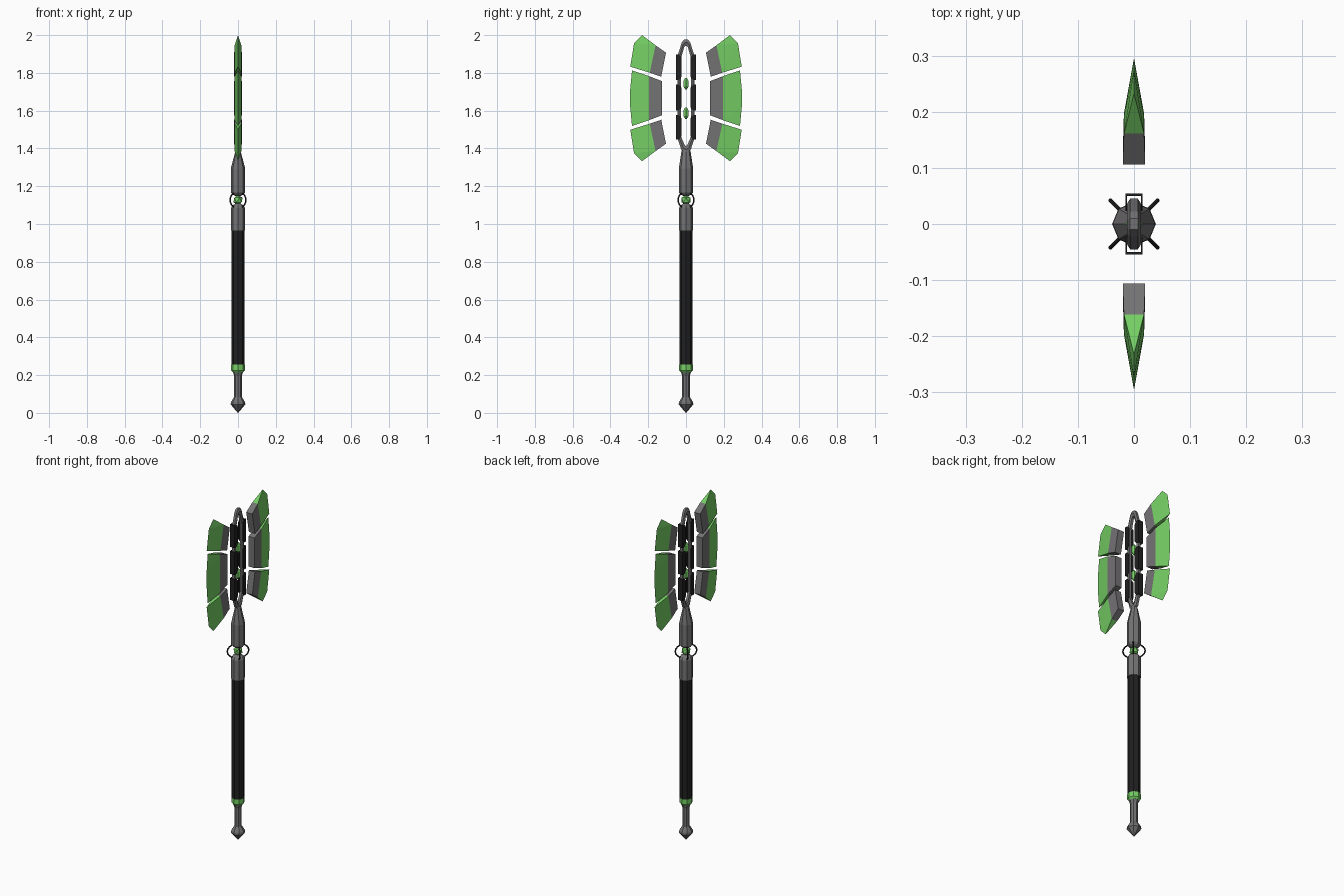
import bpy, bmesh, math
from mathutils import Vector

if "Cube" in bpy.data.objects:
    bpy.data.objects.remove(bpy.data.objects["Cube"])


def material(name, rgb):
    m = bpy.data.materials.new(name)
    m.diffuse_color = (*rgb, 1)
    m.use_nodes = True
    m.node_tree.nodes["Principled BSDF"].inputs["Base Color"].default_value = m.diffuse_color
    return m


GREEN = material("bright green", (0.18, 0.62, 0.13))
GREY = material("steel grey", (0.175, 0.17, 0.175))
BLACK = material("matte black", (0.014, 0.014, 0.014))


def finish(name, bm, *mats):
    bmesh.ops.recalc_face_normals(bm, faces=bm.faces)
    me = bpy.data.meshes.new(name)
    bm.to_mesh(me)
    bm.free()
    for m in mats:
        me.materials.append(m)
    ob = bpy.data.objects.new(name, me)
    bpy.context.collection.objects.link(ob)
    return ob


def lathe(name, mat, profile, sides=8):
    """Faceted column; profile rows are (x radius, y radius, z)."""
    bm = bmesh.new()
    rings = []
    for rx, ry, z in profile:
        rings.append([bm.verts.new((rx * math.cos(a), ry * math.sin(a), z))
                      for a in (math.tau * i / sides for i in range(sides))])
    for a, b in zip(rings, rings[1:]):
        for i in range(sides):
            j = (i + 1) % sides
            bm.faces.new((a[i], a[j], b[j], b[i]))
    bm.faces.new(rings[0])
    bm.faces.new(rings[-1])
    bmesh.ops.remove_doubles(bm, verts=bm.verts, dist=1e-5)
    return finish(name, bm, mat)


def prism(bm, pts, x0, x1):
    """Extrude a (y, z) outline between two x positions."""
    a = [bm.verts.new((x0, y, z)) for y, z in pts]
    b = [bm.verts.new((x1, y, z)) for y, z in pts]
    bm.faces.new(a)
    bm.faces.new(b)
    for i in range(len(pts)):
        j = (i + 1) % len(pts)
        bm.faces.new((a[i], a[j], b[j], b[i]))


# Handle, bottom to top
lathe("pommel", GREY, [(0.001, 0.001, 0.0), (0.039, 0.039, 0.045), (0.037, 0.037, 0.058),
                       (0.020, 0.020, 0.085), (0.020, 0.020, 0.195), (0.029, 0.029, 0.222)])
lathe("pommel_band", GREEN, [(0.027, 0.027, 0.215), (0.036, 0.036, 0.225), (0.036, 0.036, 0.255)])
lathe("grip", BLACK, [(0.035, 0.035, 0.255), (0.035, 0.035, 0.968)])
lathe("lower_collar", GREY, [(0.038, 0.038, 0.965), (0.038, 0.038, 1.085),
                             (0.030, 0.030, 1.097), (0.014, 0.014, 1.108)])
lathe("upper_collar", GREY, [(0.014, 0.014, 1.148), (0.030, 0.030, 1.157), (0.038, 0.038, 1.168),
                             (0.038, 0.038, 1.295), (0.014, 0.024, 1.385), (0.008, 0.014, 1.405)])

# Orb held between the collars
bm = bmesh.new()
bmesh.ops.create_icosphere(bm, subdivisions=1, radius=0.027)
orb = finish("orb", bm, GREEN)
orb.location.z = 1.127

# Two crossed oval rings around the orb
for k, turn in enumerate((45, 135)):
    bm = bmesh.new()
    n, m, t = 20, 6, 0.0042
    c, s = math.cos(math.radians(turn)), math.sin(math.radians(turn))
    rows = []
    for i in range(n):
        a = math.tau * i / n
        row = []
        for j in range(m):
            b = math.tau * j / m
            r = (0.059 + t * math.cos(b)) * math.cos(a)
            z = (0.044 + t * math.cos(b)) * math.sin(a)
            w = t * math.sin(b)
            row.append(bm.verts.new((r * c - w * s, r * s + w * c, 1.127 + z)))
        rows.append(row)
    for i in range(n):
        p, q = rows[i], rows[(i + 1) % n]
        for j in range(m):
            bm.faces.new((p[j], p[(j + 1) % m], q[(j + 1) % m], q[j]))
    finish(f"orb_ring_{k + 1}", bm, BLACK)

# Closed loop frame at the head: outer and inner (y, z) outlines, six-sided section
outer = [(0, 1.375), (0.026, 1.395), (0.045, 1.455), (0.045, 1.89), (0.022, 1.962), (0.010, 1.977)]
inner = [(0, 1.412), (0.007, 1.418), (0.027, 1.465), (0.027, 1.875), (0.010, 1.935), (0.004, 1.943)]


def closed(half):
    return half + [(-y, z) for y, z in reversed(half) if y > 0]


bm = bmesh.new()
rows = []
for o, i in zip(closed(outer), closed(inner)):
    mid = ((o[0] + i[0]) / 2, (o[1] + i[1]) / 2)
    rows.append([bm.verts.new((x, *p)) for p, x in
                 ((o, -0.007), (mid, -0.0125), (i, -0.007), (i, 0.007), (mid, 0.0125), (o, 0.007))])
for k in range(len(rows)):
    p, q = rows[k], rows[(k + 1) % len(rows)]
    for j in range(6):
        bm.faces.new((p[j], p[(j + 1) % 6], q[(j + 1) % 6], q[j]))
finish("head_loop", bm, GREY)

# Black channel brackets clasping both rails, in three lengths
for side, label in ((1, "back"), (-1, "front")):
    bm = bmesh.new()
    for z0, z1 in ((1.447, 1.577), (1.602, 1.738), (1.763, 1.897)):
        cheek = [(side * 0.054, z0), (side * 0.054, z1), (side * 0.036, z1),
                 (side * 0.023, z1 - 0.018), (side * 0.023, z0 + 0.018), (side * 0.036, z0)]
        prism(bm, cheek, 0.0125, 0.0155)
        prism(bm, cheek, -0.0155, -0.0125)
        back = [(side * y, z) for y, z in ((0.050, z0), (0.054, z0), (0.054, z1), (0.050, z1))]
        prism(bm, back, -0.0125, 0.0125)
    finish(f"{label}_brackets", bm, BLACK)

# Gems floating in the loop
for k, z in enumerate((1.587, 1.743)):
    lathe(f"gem_{k + 1}", GREEN, [(0.004, 0.004, z - 0.031), (0.015, 0.015, z - 0.016),
                                  (0.015, 0.015, z + 0.016), (0.004, 0.004, z + 0.031)], 6)

# Blade plates: grey root, green bevel running to a sharp edge
MID_Z = 1.666


def blade(name, inner_pts, seam_pts, edge_pts, side, flip):
    bm = bmesh.new()

    def row(pts, x):
        return [bm.verts.new((x, side * y, MID_Z + flip * (z - MID_Z))) for y, z in pts]

    edge = row(edge_pts, 0)
    cols = [(row(inner_pts, x), row(seam_pts, x * 0.9)) for x in (0.02, -0.02)]
    (ia, sa), (ib, sb) = cols
    grey = [(ia[0], ia[1], sa[1], sa[0]), (ib[0], ib[1], sb[1], sb[0]), (ia[0], ia[1], ib[1], ib[0]),
            (ia[0], sa[0], sb[0], ib[0]), (ia[1], sa[1], sb[1], ib[1])]
    green = [(sa[0], sb[0], edge[0]), (sa[1], sb[1], edge[-1])]
    for s in (sa, sb):
        half = len(edge) // 2
        green += [(s[0], p, q) for p, q in zip(edge[:half], edge[1:half + 1])]
        green.append((s[0], edge[half], s[1]))
        green += [(s[1], p, q) for p, q in zip(edge[half:], edge[half + 1:])]
    for f in grey:
        bm.faces.new(f)
    for f in green:
        bm.faces.new(f).material_index = 1
    finish(name, bm, GREY, GREEN)


def mirror_z(pts):
    return pts + [(y, 2 * MID_Z - z) for y, z in reversed(pts)]


for side, label in ((1, "back"), (-1, "front")):
    for flip, end in ((1, "upper"), (-1, "lower")):
        blade(f"{label}_{end}_blade", [(0.106, 1.907), (0.131, 1.780)],
              [(0.161, 1.946), (0.192, 1.801)],
              [(0.233, 2.0), (0.275, 1.957), (0.295, 1.833)], side, flip)
    blade(f"{label}_middle_blade", mirror_z([(0.127, 1.756)]), mirror_z([(0.197, 1.783)]),
          mirror_z([(0.286, 1.813), (0.296, 1.705)]), side, 1)
